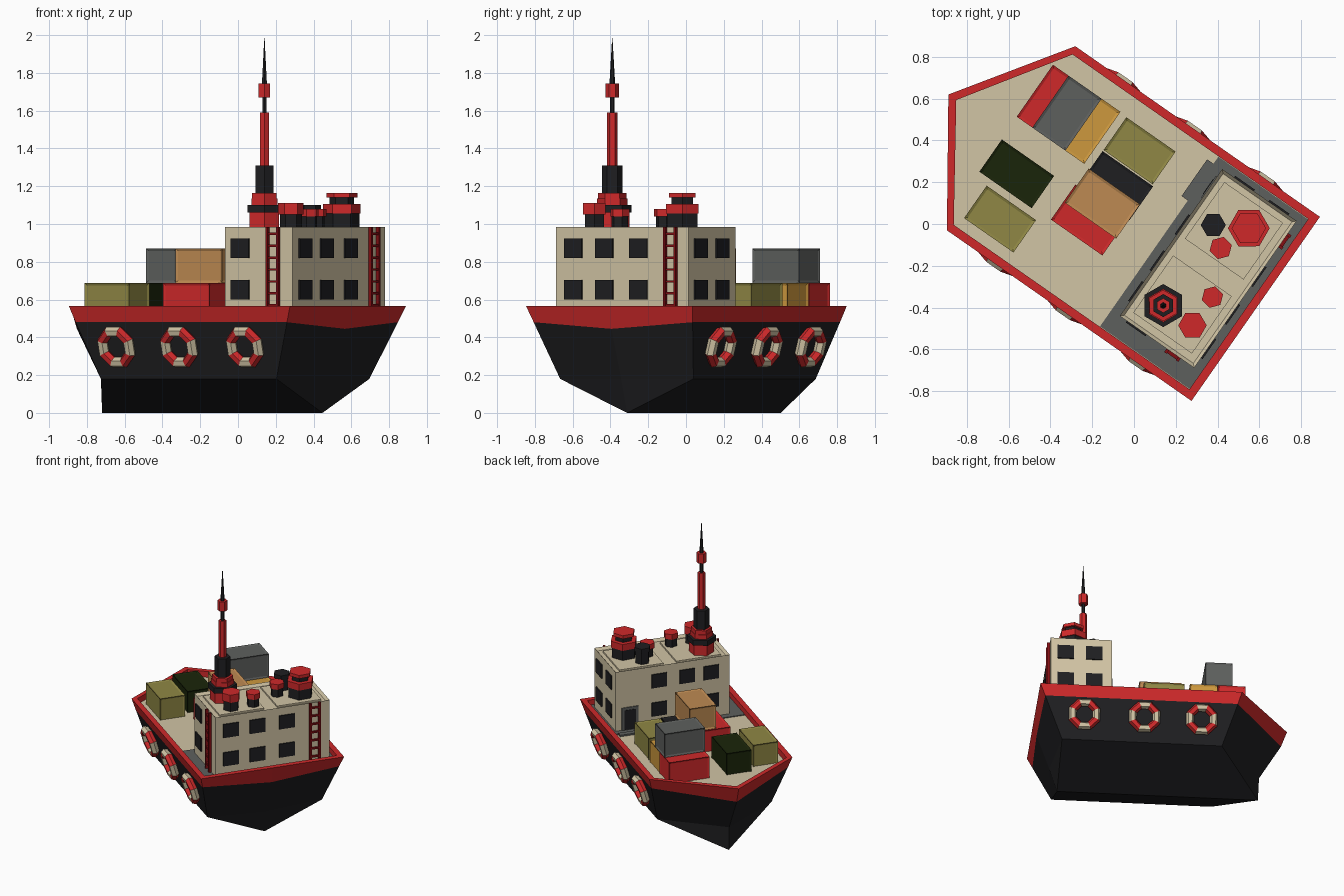
import bpy, bmesh, math
from mathutils import Matrix, Vector

if "Cube" in bpy.data.objects:
    bpy.data.objects.remove(bpy.data.objects["Cube"])

HEADING = math.radians(-34.9)   # ship axis runs along local x, stern at +x
DECK, ROOF = 0.52, 0.985


def material(name, rgb):
    linear = [(c / 255) ** 2.2 for c in rgb] + [1]
    m = bpy.data.materials.new(name)
    m.use_nodes = True
    m.diffuse_color = linear
    m.node_tree.nodes["Principled BSDF"].inputs["Base Color"].default_value = linear
    return m


BLACK = material("hull black", (36, 36, 38))
RED = material("bright red", (205, 45, 46))
CREAM = material("cream", (208, 195, 163))
GREY = material("steel grey", (94, 96, 94))
OLIVE = material("olive", (142, 134, 70))
GREEN = material("dark green", (32, 41, 18))
AMBER = material("amber", (204, 151, 64))
TAN = material("tan", (188, 137, 83))
MAROON = material("ladder maroon", (130, 22, 26))


def finish(name, bm, *mats):
    bmesh.ops.recalc_face_normals(bm, faces=bm.faces)
    mesh = bpy.data.meshes.new(name)
    bm.to_mesh(mesh)
    bm.free()
    for m in mats:
        mesh.materials.append(m)
    ob = bpy.data.objects.new(name, mesh)
    ob.rotation_euler.z = HEADING
    bpy.context.collection.objects.link(ob)
    return ob


def add_box(bm, x, y, z):
    """Add a box from three (low, high) ranges."""
    centre = Vector([sum(r) / 2 for r in (x, y, z)])
    size = [abs(r[1] - r[0]) for r in (x, y, z)]
    bmesh.ops.create_cube(bm, size=1, matrix=Matrix.Translation(centre) @ Matrix.Diagonal((*size, 1)))


def box(name, x, y, z, mat):
    bm = bmesh.new()
    add_box(bm, x, y, z)
    return finish(name, bm, mat)


# Hull: stacked outlines from deck over the rim and down to the keel
# (stern x, half width, bow corner x, bow tip x, height, stern middle x, middle height)
LEVELS = [
    (0.67, 0.497, -0.705, -1.037, DECK, 0.67, DECK),
    (0.67, 0.497, -0.705, -1.037, 0.565, 0.67, 0.565),
    (0.71, 0.537, -0.717, -1.083, 0.565, 0.71, 0.565),
    (0.674, 0.513, -0.69, -1.04, 0.48, 0.69, 0.445),
    (0.548, 0.43, -0.584, -0.885, 0.18, 0.6, 0.18),
    (0.545, 0, -0.877, -0.877, 0, 0.545, 0),
]
bm = bmesh.new()
rings = []
for stern, half, bow, tip, z, mid, low in LEVELS:
    outline = [(mid, 0, low), (stern, half, z), (bow, half, z),
               (tip, 0, low), (bow, -half, z), (stern, -half, z)]
    rings.append([bm.verts.new(p) for p in outline])
for level, (a, b) in enumerate(zip(rings, rings[1:])):
    for i in range(len(a)):
        j = (i + 1) % len(a)
        bm.faces.new((a[i], a[j], b[j], b[i])).material_index = 0 if level < 3 else 1
bm.faces.new(rings[0]).material_index = 2
bmesh.ops.remove_doubles(bm, verts=bm.verts, dist=0.0001)
finish("hull", bm, RED, BLACK, CREAM)

# Steel deck around the house, with a step by the door
box("aft_deck", (0.147, 0.67), (-0.495, 0.495), (DECK - 0.01, DECK + 0.006), GREY)
box("door_step", (0.11, 0.15), (0.24, 0.454), (DECK - 0.01, DECK + 0.012), GREY)

# Deck house with a sunken roof behind a low parapet
HX, HY = (0.196, 0.63), (-0.4, 0.457)
bm = bmesh.new()
add_box(bm, HX, HY, (DECK, ROOF))
top = max(bm.faces, key=lambda f: f.calc_center_median().z)
bmesh.ops.inset_region(bm, faces=[top], thickness=0.022)
bmesh.ops.translate(bm, verts=top.verts, vec=(0, 0, -0.02))
finish("deck_house", bm, CREAM)
for side, y in (("left", (0.082, 0.412)), ("right", (-0.35, -0.016))):
    box("roof_platform_" + side, (0.24, 0.582), y, (ROOF - 0.03, ROOF - 0.008), CREAM)


def around(c, size):
    return (c - size / 2, c + size / 2)


def wall_plate(name, wall, at, z, w, h, mat, thick=0.009):
    """Thin plate on a house wall: fore, aft, port or starboard."""
    face = {"fore": HX[0], "aft": HX[1], "port": HY[0], "starboard": HY[1]}[wall]
    out = (face, face + (thick if wall in ("aft", "starboard") else -thick))
    x, y = (out, around(at, w)) if wall in ("fore", "aft") else (around(at, w), out)
    return box(name, x, y, around(z, h), mat)


# Windows in two rows on every wall
WINDOWS = {"aft": (-0.285, -0.085, 0.135), "fore": (-0.26, -0.08, 0.13),
           "starboard": (0.323, 0.524), "port": (0.295,)}
for wall, places in WINDOWS.items():
    for at in places:
        for z in (0.652, 0.872):
            wall_plate("window_" + wall, wall, at, z, 0.115, 0.105, BLACK)

# Door
wall_plate("door_frame", "fore", 0.35, 0.61, 0.125, 0.18, GREY, 0.006)
wall_plate("door_panel", "fore", 0.35, 0.605, 0.085, 0.15, BLACK)


# Ladders
def ladder(wall, at):
    for side in (-1, 1):
        wall_plate("ladder_rail", wall, at + side * 0.034, 0.755, 0.014, 0.46, MAROON, 0.02)
    for i in range(7):
        wall_plate("ladder_rung", wall, at, 0.57 + i * 0.063, 0.07, 0.012, MAROON, 0.016)


ladder("aft", 0.345)
ladder("port", 0.51)


# Six-sided funnels and mast, stacked from bands
def stack(name, x, y, turn, bands):
    bm = bmesh.new()
    mats = []
    z = ROOF - 0.02
    for radius, top, mat, *tip in bands:
        if mat not in mats:
            mats.append(mat)
        old = set(bm.faces)
        place = Matrix.Translation((x, y, (z + top) / 2)) @ Matrix.Rotation(math.radians(turn), 4, "Z")
        bmesh.ops.create_cone(bm, cap_ends=True, segments=6, radius1=radius,
                              radius2=tip[0] if tip else radius, depth=top - z, matrix=place)
        for f in set(bm.faces) - old:
            f.material_index = mats.index(mat)
        z = top
    finish(name, bm, *mats)


stack("large_funnel", 0.462, 0.298, 5, [
    (0.093, 1.055, BLACK), (0.1, 1.105, RED), (0.065, 1.14, BLACK), (0.082, 1.165, RED)])
stack("black_funnel", 0.314, 0.213, 5, [(0.052, 1.07, BLACK), (0.06, 1.1, BLACK)])
stack("small_funnel_left", 0.406, 0.143, 20, [(0.045, 1.04, BLACK), (0.055, 1.08, RED)])
stack("small_funnel_right", 0.508, -0.072, 20, [(0.045, 1.04, BLACK), (0.053, 1.08, RED)])
stack("medium_funnel", 0.507, -0.238, 5, [(0.058, 1.05, BLACK), (0.068, 1.11, RED)])
stack("mast", 0.338, -0.24, 35, [
    (0.09, 1.06, RED), (0.103, 1.1, BLACK), (0.08, 1.135, RED), (0.075, 1.165, RED),
    (0.055, 1.31, BLACK), (0.027, 1.59, RED), (0.013, 1.67, BLACK),
    (0.035, 1.745, RED), (0.015, 1.985, BLACK, 0.001)])


# Cargo containers with recessed panels
def container(name, x, y, tier, mat):
    base = DECK - 0.015 + tier * 0.183
    bm = bmesh.new()
    add_box(bm, x, y, (base, base + 0.183))
    bmesh.ops.inset_individual(bm, faces=bm.faces[:], thickness=0.018, depth=-0.006)
    finish("container_" + name, bm, mat)


container("red_fore", (-0.754, -0.56), (0.1, 0.403), 0, RED)
container("amber", (-0.555, -0.36), (0.1, 0.403), 0, AMBER)
container("grey", (-0.663, -0.47), (0.1, 0.403), 1, GREY)
container("olive_aft", (-0.322, -0.035), (0.207, 0.398), 0, OLIVE)
container("dark_green", (-0.75, -0.445), (-0.218, -0.03), 0, GREEN)
container("olive_fore", (-0.683, -0.395), (-0.442, -0.253), 0, OLIVE)
container("red_middle", (-0.338, -0.038), (-0.21, -0.005), 0, RED)
container("black", (-0.323, -0.028), (0.005, 0.2), 0, BLACK)
container("tan", (-0.33, -0.03), (-0.106, 0.094), 1, TAN)


# Life rings: octagonal tori with alternating colours, lying on the hull sides
def life_ring(x, side):
    bm = bmesh.new()
    segments, sides, major, minor = 8, 6, 0.09, 0.03
    loops = []
    for i in range(segments):
        a = math.tau * (i + 0.5) / segments
        loop = []
        for k in range(sides):
            t = math.tau * k / sides
            r = major + minor * math.cos(t)
            loop.append(bm.verts.new((r * math.cos(a), minor * math.sin(t), r * math.sin(a))))
        loops.append(loop)
    for i in range(segments):
        a, b = loops[i], loops[(i + 1) % segments]
        for k in range(sides):
            n = (k + 1) % sides
            bm.faces.new((a[k], a[n], b[n], b[k])).material_index = i % 2
    tilt = Matrix.Rotation(math.radians(-15.5 * side), 4, "X")
    bm.transform(Matrix.Translation((x, side * 0.502, 0.348)) @ tilt)
    finish("life_ring", bm, RED, CREAM)


for side in (-1, 1):
    for x in (-0.435, -0.03, 0.395):
        life_ring(x, side)
